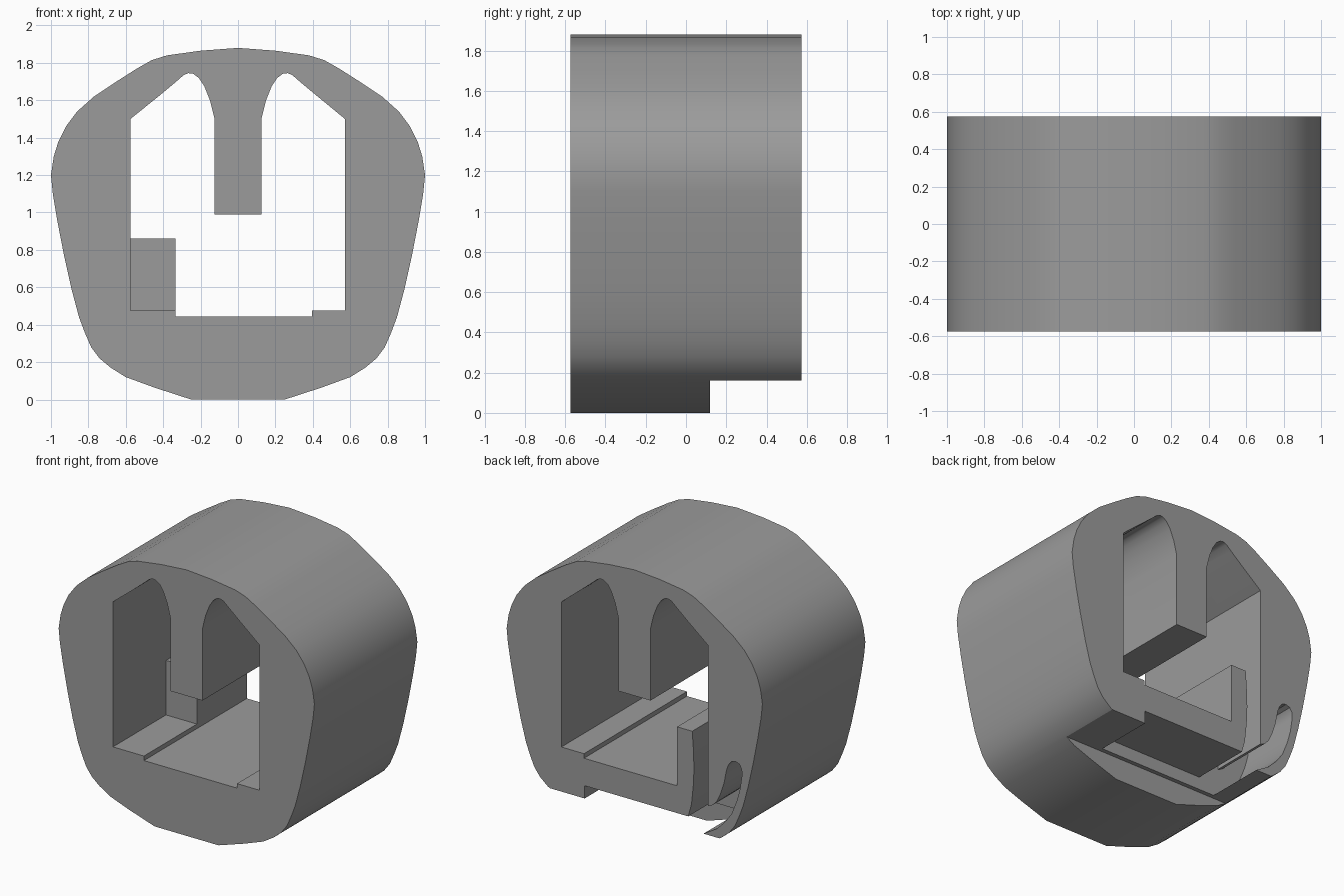
import bpy, bmesh, math
from mathutils import Vector

if "Cube" in bpy.data.objects:
    bpy.data.objects.remove(bpy.data.objects["Cube"])

HALF_DEPTH = 0.575


def finish(bm, name):
    bmesh.ops.recalc_face_normals(bm, faces=bm.faces)
    me = bpy.data.meshes.new(name)
    bm.to_mesh(me)
    bm.free()
    ob = bpy.data.objects.new(name, me)
    bpy.context.collection.objects.link(ob)
    return ob


def prism(name, outline, y0, y1):
    """Extrude an x-z outline from y0 to y1."""
    bm = bmesh.new()
    face = bm.faces.new([bm.verts.new((x, y0, z)) for x, z in outline])
    geo = bmesh.ops.extrude_face_region(bm, geom=[face])["geom"]
    verts = [v for v in geo if isinstance(v, bmesh.types.BMVert)]
    bmesh.ops.translate(bm, verts=verts, vec=(0, y1 - y0, 0))
    return finish(bm, name)


def rod(name, start, end, r0, r1, sides=48):
    """Round, optionally tapered rod between two points."""
    a, b = Vector(start), Vector(end)
    bm = bmesh.new()
    bmesh.ops.create_cone(bm, cap_ends=True, segments=sides,
                          radius1=r0, radius2=r1, depth=(b - a).length)
    rot = (b - a).to_track_quat('Z', 'Y')
    for v in bm.verts:
        v.co = rot @ v.co + (a + b) / 2
    return finish(bm, name)


def cut(body, cutter):
    cutter.hide_render = True
    mod = body.modifiers.new("cut", 'BOOLEAN')
    mod.operation = 'DIFFERENCE'
    mod.solver = 'EXACT'
    mod.object = cutter
    bpy.context.view_layer.objects.active = body
    bpy.ops.object.modifier_apply(modifier=mod.name)
    bpy.data.objects.remove(cutter)


# Outer shell, right half from top to bottom, then mirrored
half = [(0, 1.88), (.2, 1.865), (.38, 1.84), (.46, 1.815), (.54, 1.77),
        (.65, 1.70), (.77, 1.62), (.86, 1.54), (.92, 1.46), (.96, 1.38),
        (.985, 1.30), (1, 1.2), (.99, 1.1), (.965, .95), (.93, .77),
        (.89, .59), (.85, .44), (.82, .36), (.785, .28), (.74, .22),
        (.68, .17), (.60, .12), (.45, .065), (.25, 0)]
shell = prism("housing", half + [(-x, z) for x, z in half[:0:-1]],
              -HALF_DEPTH, HALF_DEPTH)

# Main opening with two rounded peaks beside a hanging centre tooth
peak = [(.125, .99), (.125, 1.5), (.15, 1.60), (.18, 1.675), (.21, 1.72),
        (.24, 1.742), (.265, 1.745), (.29, 1.735), (.33, 1.70), (.42, 1.625)]
roof = ([(.572, 1.5)] + peak[::-1] + [(-x, z) for x, z in peak]
        + [(-.575, 1.5)])
floor = [(-.333, .443), (.395, .443), (.395, .475), (.572, .475)]
cut(shell, prism("opening_front", roof + [(-.575, .475), (-.333, .475)] + floor,
                 -.7, .017))
cut(shell, prism("opening_back", roof + [(-.575, .86), (-.333, .86)] + floor,
                 -.7, .7))

# Bolt holes through the full depth
for x, z, r in [(0, 1.69, .097), (.765, 1.24, .13), (-.765, 1.24, .13)]:
    cut(shell, rod("bolt_hole", (x, -.7, z), (x, .7, z), r, r))

# Raised underside at the back
cut(shell, prism("underside_step", [(-1.2, -.1), (1.2, -.1), (1.2, .16),
                                    (-1.2, .16)], .12, .7))

# Back pocket: shallow floor recess running into a hooked cable channel
channel = [(.39, .1), (.39, .25), (-.42, .25), (-.445, .34), (-.46, .48),
           (-.465, .60), (-.46, .74), (-.45, .88), (-.575, .88), (-.575, .365),
           (-.61, .38), (-.64, .41), (-.67, .47), (-.70, .56), (-.72, .66),
           (-.735, .70), (-.76, .73), (-.79, .738), (-.82, .725), (-.838, .695),
           (-.84, .65), (-.825, .55), (-.80, .46), (-.76, .36), (-.71, .29),
           (-.64, .22), (-.54, .16), (-.54, .1)]
cut(shell, prism("cable_channel", channel, .15, .7))

# Slanted round holes in the floor, the rear one open at the back face
for y0, y1 in [(-.075, .115), (.615, .425)]:
    cut(shell, rod("floor_hole", (.11, y0, .52), (.11, y1, .19), .18, .125))

# Single grey finish
grey = bpy.data.materials.new("grey")
grey.diffuse_color = (.33, .33, .33, 1)
grey.use_nodes = True
grey.node_tree.nodes["Principled BSDF"].inputs["Base Color"].default_value = grey.diffuse_color
shell.data.materials.clear()
shell.data.materials.append(grey)
for p in shell.data.polygons:
    p.material_index = 0
bpy.ops.object.select_all(action='DESELECT')
shell.select_set(True)
bpy.context.view_layer.objects.active = shell
bpy.ops.object.shade_smooth_by_angle(angle=math.radians(30))
